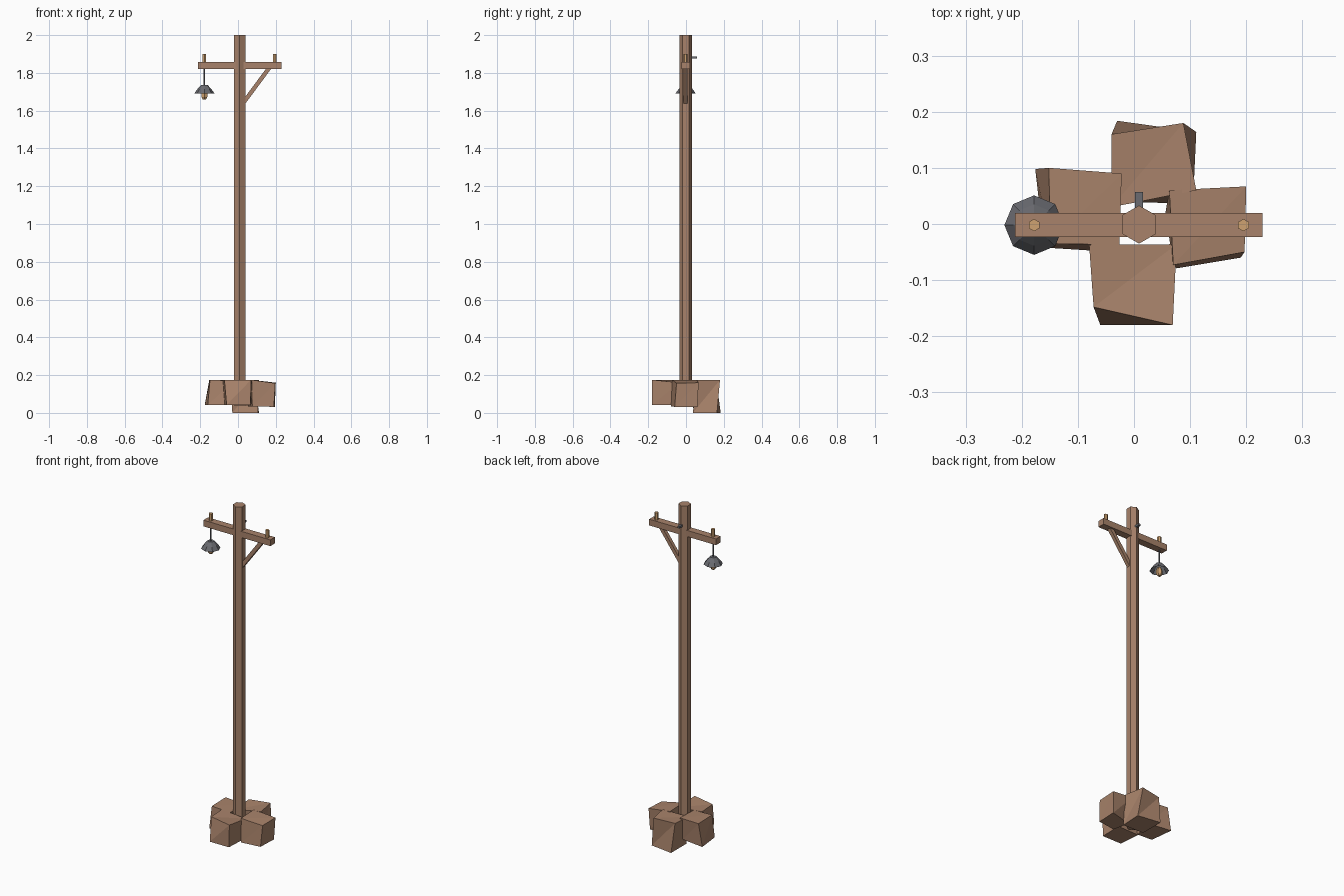
import bpy, bmesh, math
from mathutils import Vector

if "Cube" in bpy.data.objects:
    bpy.data.objects.remove(bpy.data.objects["Cube"])


def material(name, rgb):
    m = bpy.data.materials.new(name)
    m.diffuse_color = (*rgb, 1)
    m.use_nodes = True
    m.node_tree.nodes["Principled BSDF"].inputs["Base Color"].default_value = m.diffuse_color
    return m


BROWN = material("brown", (0.392, 0.225, 0.145))
TAN = material("tan", (0.62, 0.36, 0.165))
GREY = material("grey_metal", (0.145, 0.148, 0.165))


def make(name, verts, faces, mat):
    me = bpy.data.meshes.new(name)
    me.from_pydata(verts, [], faces)
    bm = bmesh.new()
    bm.from_mesh(me)
    if all(len(e.link_faces) == 2 for e in bm.edges):
        bmesh.ops.recalc_face_normals(bm, faces=bm.faces)
    bm.to_mesh(me)
    bm.free()
    me.materials.append(mat)
    ob = bpy.data.objects.new(name, me)
    bpy.context.collection.objects.link(ob)
    return ob


def lathe(name, x, y, profile, n, mat, phase=math.pi / 2, bottom=True):
    # profile: (radius, z) rings from low to high
    v = [(x + r * math.cos(phase + 2 * math.pi * i / n),
          y + r * math.sin(phase + 2 * math.pi * i / n), z)
         for r, z in profile for i in range(n)]
    f = [(k * n + i, k * n + (i + 1) % n, (k + 1) * n + (i + 1) % n, (k + 1) * n + i)
         for k in range(len(profile) - 1) for i in range(n)]
    f.append(tuple(range(len(v) - n, len(v))))
    if bottom:
        f.append(tuple(reversed(range(n))))
    return make(name, v, f, mat)


def block(name, bottom, top, mat, split=False):
    # four bottom and four top corners in the same winding
    f = [(3, 2, 1, 0), (4, 5, 6, 7)]
    f += [(i, (i + 1) % 4, (i + 1) % 4 + 4, i + 4) for i in range(4)]
    if split:
        f = [t for a, b, c, d in f for t in ((a, b, c), (a, c, d))]
    return make(name, bottom + top, f, mat)


def box(name, x0, x1, y0, y1, z0, z1, mat):
    q = [(x0, y0), (x1, y0), (x1, y1), (x0, y1)]
    return block(name, [(*p, z0) for p in q], [(*p, z1) for p in q], mat)


# pole, cross arm, pegs
PX, PY = 0.009, -0.001
lathe("pole", PX, PY, [(0.034, 0.04), (0.034, 2.0)], 6, BROWN)
box("cross_arm", -0.212, 0.229, -0.023, 0.02, 1.82, 1.857, BROWN)
for side, x in (("left", -0.178), ("right", 0.195)):
    lathe(side + "_peg", x, -0.002, [(0.011, 1.85), (0.011, 1.9)], 6, TAN)

# diagonal brace under the arm
a, b = Vector((0.025, 0, 1.637)), Vector((0.168, 0, 1.83))
d = (b - a).normalized()
side = Vector((-d.z, 0, d.x)) * 0.011
ring = [side + Vector((0, -0.012, 0)), -side + Vector((0, -0.012, 0)),
        -side + Vector((0, 0.009, 0)), side + Vector((0, 0.009, 0))]
block("brace", [tuple(a + r) for r in ring], [tuple(b + r) for r in ring], BROWN)

# bolt behind the pole
box("bolt", 0.002, 0.016, 0.02, 0.057, 1.876, 1.888, GREY)

# hanging lamp
LX, LY = -0.178, -0.002
lathe("lamp_rod", LX, LY, [(0.004, 1.73), (0.004, 1.825)], 6, GREY)
lathe("lamp_shade", LX, LY, [(0.053, 1.692), (0.037, 1.714), (0.018, 1.735)],
      8, GREY, bottom=False)
lathe("lamp_bulb", LX, LY, [(0.010, 1.66), (0.018, 1.672), (0.018, 1.69), (0.010, 1.71)],
      6, TAN)

# rocks around the foot: corners run front-left, front-right, back-right, back-left
block("front_rock",
      [(-0.06, -0.18, 0.042), (0.066, -0.18, 0.042), (0.07, -0.045, 0.04), (-0.07, -0.05, 0.042)],
      [(-0.072, -0.148, 0.175), (0.069, -0.18, 0.175), (0.076, -0.036, 0.16), (-0.08, -0.037, 0.175)],
      BROWN, True)
block("back_rock",
      [(-0.03, 0.04, 0.0), (0.105, 0.036, 0.0), (0.111, 0.164, 0.0), (-0.03, 0.184, 0.0)],
      [(-0.04, 0.03, 0.16), (0.111, 0.06, 0.175), (0.088, 0.18, 0.175), (-0.04, 0.16, 0.17)],
      BROWN, True)
block("left_rock",
      [(-0.16, -0.042, 0.042), (-0.065, -0.048, 0.042), (-0.035, 0.08, 0.042), (-0.176, 0.098, 0.042)],
      [(-0.148, -0.035, 0.175), (-0.026, -0.037, 0.17), (-0.022, 0.09, 0.172), (-0.152, 0.1, 0.175)],
      BROWN, True)
block("right_rock",
      [(0.076, -0.079, 0.035), (0.19, -0.06, 0.032), (0.195, 0.06, 0.032), (0.056, 0.02, 0.035)],
      [(0.07, -0.073, 0.175), (0.197, -0.05, 0.157), (0.2, 0.067, 0.16), (0.063, 0.06, 0.175)],
      BROWN, True)
